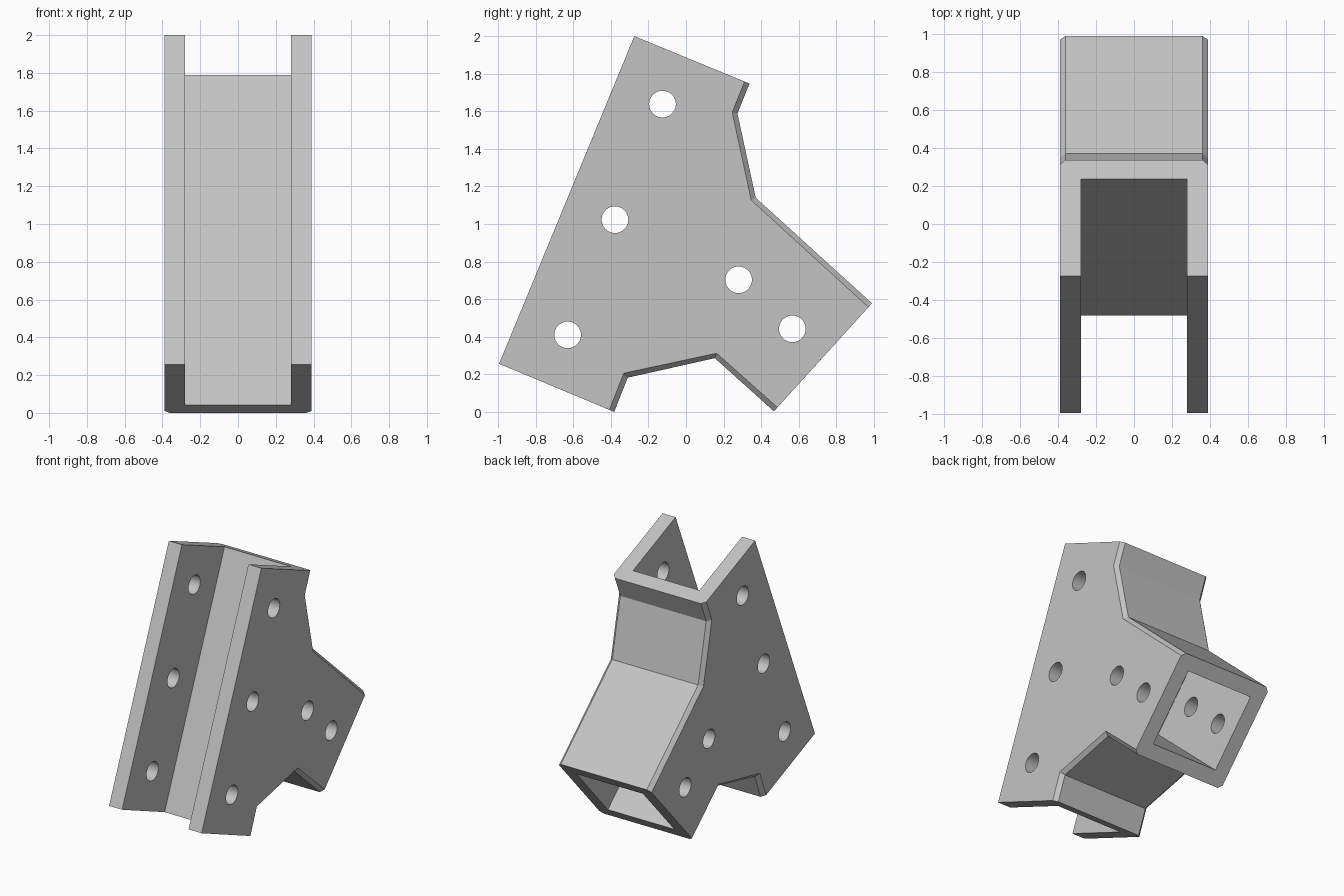
import bpy, bmesh, math
from mathutils import Matrix, Vector

if "Cube" in bpy.data.objects:
    bpy.data.objects.remove(bpy.data.objects["Cube"])

HALF, INNER, BEVEL = 0.39, 0.28, 0.028   # half width, half cavity, edge bevel

grey = bpy.data.materials.new("light grey")
grey.diffuse_color = (0.55, 0.55, 0.55, 1)
grey.use_nodes = True
grey.node_tree.nodes["Principled BSDF"].inputs["Base Color"].default_value = grey.diffuse_color


def finish(name, bm):
    bmesh.ops.recalc_face_normals(bm, faces=bm.faces)
    me = bpy.data.meshes.new(name)
    bm.to_mesh(me)
    bm.free()
    me.materials.append(grey)
    ob = bpy.data.objects.new(name, me)
    bpy.context.collection.objects.link(ob)
    return ob


def loft(name, sections):
    """Skin matching (x, [(y, z)...]) outlines and cap both ends."""
    bm = bmesh.new()
    rings = [[bm.verts.new((x, y, z)) for y, z in pts] for x, pts in sections]
    n = len(rings[0])
    for a, b in zip(rings, rings[1:]):
        for i in range(n):
            j = (i + 1) % n
            bm.faces.new((a[i], a[j], b[j], b[i]))
    bm.faces.new(rings[0])
    bm.faces.new(rings[-1])
    return finish(name, bm)


def cut(body, cutter):
    mod = body.modifiers.new("cut", 'BOOLEAN')
    mod.operation, mod.solver, mod.object = 'DIFFERENCE', 'EXACT', cutter
    bpy.context.view_layer.objects.active = body
    bpy.ops.object.modifier_apply(modifier=mod.name)
    bpy.data.objects.remove(cutter)


# Bracket side outline: full size, and the slightly smaller bevelled outline
outer = [(-.995, .256), (-.275, 2.0), (.338, 1.747), (.274, 1.588), (.371, 1.14),
         (.99, .578), (.468, .003), (.153, .286), (-.31, .182), (-.382, 0)]
inner = [(-.995, .256), (-.275, 2.0), (.312, 1.758), (.246, 1.594), (.347, 1.127),
         (.971, .557), (.487, .024), (.163, .312), (-.331, .206), (-.408, .011)]
bracket = loft("bracket", [(-HALF, inner), (-HALF + BEVEL, outer),
                           (HALF - BEVEL, outer), (HALF, inner)])


def box_cut(origin, along, across, span, depth):
    """Rectangular cavity given in a side-plane frame."""
    pts = [origin + along * a + across * b for a, b in
           ((span[0], depth[0]), (span[1], depth[0]),
            (span[1], depth[1]), (span[0], depth[1]))]
    pts = [(p.x, p.y) for p in pts]
    cut(bracket, loft("cavity_cutter", [(-INNER, pts), (INNER, pts)]))


# Open channel for the sloping post
front = Vector((-.995, .256))
up = (Vector((-.275, 2.0)) - front).normalized()
back = Vector((up.y, -up.x))
box_cut(front, up, back, (-.5, 2.5), (-.3, .555))

# Square socket for the branch post
end = Vector((.729, .2905))
axis = Vector((-.742, .67)).normalized()
side = Vector((axis.y, -axis.x))
box_cut(end, axis, side, (-.2, .83), (-INNER, INNER))

# Bolt holes through both side plates
for y, z in ((-.63, .41), (-.378, 1.023), (-.125, 1.638), (.28, .703), (.566, .442)):
    bm = bmesh.new()
    bmesh.ops.create_cone(bm, cap_ends=True, segments=40, radius1=.071, radius2=.071,
                          depth=1.2, matrix=Matrix.Translation((0, y, z))
                          @ Matrix.Rotation(math.pi / 2, 4, 'Y'))
    cut(bracket, finish("hole_cutter", bm))

# Crisp flats, smooth hole walls
bracket.select_set(True)
bpy.context.view_layer.objects.active = bracket
bpy.ops.object.shade_smooth_by_angle(angle=math.radians(20))
